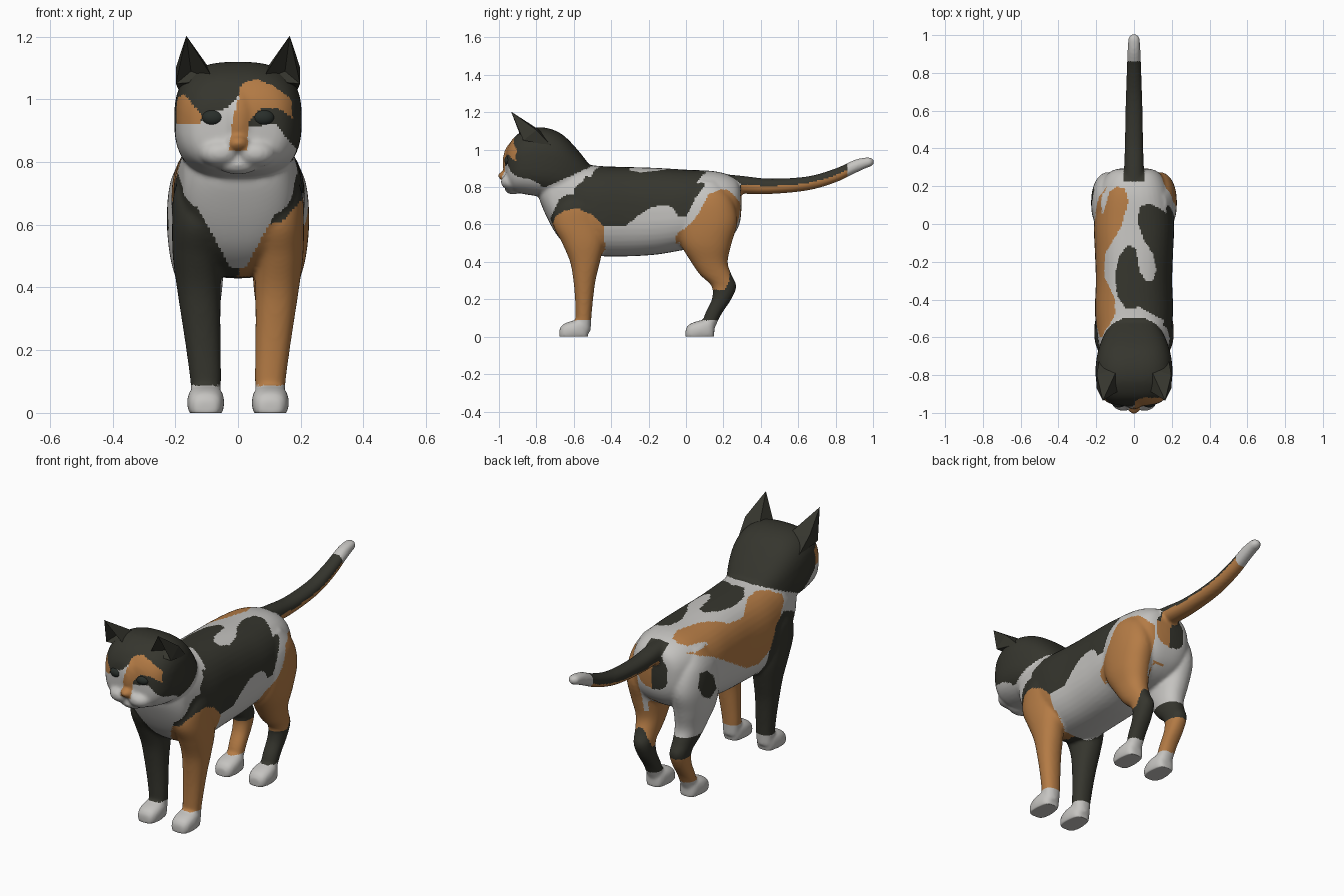
import bpy, bmesh, math
from mathutils import Vector

BLACK, ORANGE, WHITE, EYE = range(4)
MATS = []
for name, c in (("black fur", (.036, .036, .027)), ("orange fur", (.46, .20, .06)),
                ("white fur", (.56, .55, .53)), ("eye", (.022, .028, .024))):
    m = bpy.data.materials.new(name)
    m.diffuse_color = (*c, 1)
    MATS.append(m)

# Coat patches as outlines: side ones in (y, z), top ones in (x, y), face ones in (x, z)
R_DARK = [(-.50, .95), (-.55, .83), (-.68, .73), (-.75, .58), (-.6, .57), (-.45, .59), (-.32, .595),
          (-.25, .65), (-.19, .69), (-.12, .705), (-.07, .69), (-.04, .64), (0, .64), (.05, .74),
          (.1, .81), (.11, .85), (.08, .88), (.03, .95)]
R_THIGH = [(.32, .68), (.27, .74), (.23, .78), (.19, .79), (.12, .76), (.07, .66), (.01, .59), (-.05, .55),
           (-.06, .44), (0, .34), (.14, .25), (.21, .25), (.23, .3), (.235, .38), (.3, .5)]
R_FRONT = [(-.73, .55), (-.70, .64), (-.65, .675), (-.58, .685), (-.5, .65), (-.44, .59), (-.425, .4),
           (-.45, 0), (-.75, 0)]
L_FLANK = [(-.62, .84), (-.5, .9), (-.1, .9), (.18, .88), (.2, .82), (.05, .76), (-.1, .67),
           (-.25, .58), (-.36, .56), (-.46, .62), (-.54, .75)]
L_FRONT = [(-.78, .58), (-.68, .73), (-.58, .77), (-.5, .73), (-.44, .6), (-.425, .4), (-.45, 0), (-.75, 0)]
L_SPOT = [(.05, .59), (.08, .67), (.13, .72), (.18, .72), (.2, .65), (.17, .59), (.11, .56)]
T_DARK = [(.25, -.55), (.1, -.48), (.03, -.44), (-.04, -.45), (-.09, -.38), (-.1, -.27), (-.08, -.17),
          (-.03, -.11), (.01, -.13), (.03, -.25), (.06, -.3), (.1, -.3), (.12, -.24), (.1, -.16),
          (.05, -.08), (.02, .01), (.03, .09), (.08, .11), (.14, .08), (.25, 0)]
T_ORANGE = [(-.25, -.6), (-.17, -.61), (-.1, -.48), (-.1, -.4), (-.16, -.27), (-.15, -.15), (-.07, -.02),
            (-.03, .12), (-.05, .19), (-.09, .2), (-.13, .17), (-.16, .06), (-.25, 0)]
F_BLAZE = [(-.03, .835), (.03, .835), (.035, .93), (.07, .97), (.13, .97), (.175, .94), (.17, 1.0),
           (.12, 1.04), (.06, 1.065), (.01, 1.05), (0, 1.0), (-.02, .92)]
F_PATCH = [(-.22, 1.0), (-.17, 1.015), (-.14, .98), (-.115, .95), (-.12, .925), (-.22, .925)]
F_WHITE = [(-.22, .925), (-.12, .925), (-.09, .96), (-.04, .97), (0, 1.01), (.01, .92), (.06, .915),
           (.12, .925), (.15, .88), (.2, .83), (.22, .7), (-.22, .7)]


def inside(u, v, poly):
    hit = False
    for (a, b), (c, d) in zip(poly, poly[1:] + poly[:1]):
        if (b > v) != (d > v) and u < (c - a) * (v - b) / (d - b) + a:
            hit = not hit
    return hit


# Colour rules
def paint_body(p, n):
    x, y, z = p
    if z < .087:
        return WHITE
    if y < -.6 and abs(x) < (z - .42) * .55:
        return WHITE
    if n.z > .6 and z > .7:
        if inside(x, y, T_DARK):
            return BLACK
        if inside(x, y, T_ORANGE):
            return ORANGE
        return ORANGE if x > 0 and inside(y, z, R_THIGH) else WHITE
    if n.z < -.75 and z > .4 and y > -.48:
        return WHITE
    if n.y > .7 and abs(x) < .1 and z > .45:
        return WHITE
    if x > 0:
        if inside(y, z, R_FRONT) or inside(y, z, R_THIGH):
            return ORANGE
        return BLACK if inside(y, z, R_DARK) or (z < .42 and y > .08) else WHITE
    if inside(y, z, L_FRONT) or inside(y, z, L_SPOT):
        return BLACK
    if inside(y, z, L_FLANK):
        return ORANGE
    if y > -.1 and z < .36:
        return BLACK if z > .25 else ORANGE
    return WHITE


def paint_head(p):
    x, y, z = p
    if y < -.85:
        if inside(x, z, F_BLAZE) or inside(x, z, F_PATCH):
            return ORANGE
        return WHITE if inside(x, z, F_WHITE) else BLACK
    edge = .80 + (.12 if x < 0 else .05) * max(0, -.75 - y) / .1
    return BLACK if z > edge else WHITE


def paint(p, n):
    x, y, z = p
    if y > .29 or (abs(x) < .054 and y > .225 and z > .775):    # tail
        if y > .86:
            return WHITE
        return ORANGE if n.z < -.3 + .35 * (x > 0) else BLACK
    if y < -.78 and z > .74:                                    # face
        return paint_head(p)
    if y < -.5 and z > .80 + .45 * max(0, y + .75):             # back of the head
        return BLACK
    return paint_body(p, n)


def finish(name, bm, rule, smooth=True):
    bmesh.ops.recalc_face_normals(bm, faces=bm.faces)
    for f in bm.faces:
        f.smooth = smooth
        f.material_index = rule if isinstance(rule, int) else rule(f.calc_center_median(), f.normal)
    me = bpy.data.meshes.new(name)
    bm.to_mesh(me)
    bm.free()
    for m in MATS:
        me.materials.append(m)
    ob = bpy.data.objects.new(name, me)
    bpy.context.collection.objects.link(ob)
    return ob


def loft(bm, rings, along_z=False, power=2.2, n=40, steps=5):
    """Smooth skin through rings (centre x, y, z, radius in x, other radius)."""
    R = [Vector(r) for r in rings]
    R = [R[0]] + R + [R[-1]]
    path = []
    for a, b, c, d in zip(R, R[1:], R[2:], R[3:]):
        for k in range(steps):
            t = k / steps
            path.append(.5 * (2 * b + (c - a) * t + (2 * a - 5 * b + 4 * c - d) * t * t
                              + (3 * b - a - 3 * c + d) * t ** 3))
    path.append(R[-1])
    loops = []
    for x, y, z, ru, rv in path:
        loop = []
        for i in range(n):
            ca, sa = math.cos(2 * math.pi * i / n), math.sin(2 * math.pi * i / n)
            u = ru * math.copysign(abs(ca) ** (2 / power), ca)
            v = rv * math.copysign(abs(sa) ** (2 / power), sa)
            loop.append(bm.verts.new((x + u, y + v, z) if along_z else (x + u, y, z + v)))
        loops.append(loop)
    for p, q in zip(loops, loops[1:]):
        for i in range(n):
            bm.faces.new((p[i], p[(i + 1) % n], q[(i + 1) % n], q[i]))
    bm.faces.new(loops[0])
    bm.faces.new(loops[-1])


def along_y(rows, x=0):
    """Rows (y, top, bottom, half width) to rings."""
    return [(x, y, (t + b) / 2, w, (t - b) / 2) for y, t, b, w in rows]


def ball(bm, centre, size):
    for v in bmesh.ops.create_uvsphere(bm, u_segments=32, v_segments=20, radius=1)["verts"]:
        v.co = Vector([c + s * k for c, s, k in zip(centre, size, v.co)])


cat = bmesh.new()
# Torso with chest and neck
loft(cat, along_y([
    (.297, .75, .69, .03), (.285, .82, .6, .11), (.24, .86, .53, .16), (.15, .885, .48, .195),
    (0, .893, .465, .212), (-.15, .902, .44, .207), (-.3, .907, .43, .202), (-.45, .912, .43, .207),
    (-.55, .925, .44, .2), (-.62, .95, .475, .19), (-.68, .95, .53, .18), (-.73, .93, .61, .165),
    (-.775, .89, .71, .12), (-.795, .82, .78, .03)]), power=2.5)
# Head, nose bridge, chin and nose
loft(cat, along_y([
    (-.51, .91, .76, .11), (-.58, 1.0, .73, .155), (-.66, 1.08, .735, .187), (-.74, 1.115, .745, .202),
    (-.82, 1.118, .755, .202), (-.88, 1.095, .765, .19), (-.92, 1.065, .775, .168), (-.947, 1.025, .80, .135),
    (-.96, .99, .84, .08), (-.967, .92, .90, .01)]), power=2.7)
ball(cat, (0, -.93, .93), (.055, .05, .105))
ball(cat, (0, -.925, .793), (.068, .045, .032))
ball(cat, (0, -.97, .86), (.034, .035, .025))
# Tail
loft(cat, along_y([
    (.2, .87, .775, .055), (.3, .86, .765, .052), (.45, .845, .763, .048), (.65, .857, .782, .044),
    (.8, .90, .825, .039), (.9, .945, .872, .035), (.96, .958, .90, .032), (.988, .957, .91, .028),
    (1.004, .945, .922, .012)]))

# Legs: rows of z, centre y, radius y, centre x, radius x
FRONT = [(.79, -.57, .05, .13, .04), (.7, -.58, .115, .125, .08), (.6, -.575, .135, .125, .085),
         (.5, -.55, .112, .13, .078), (.4, -.54, .08, .125, .07), (.3, -.543, .059, .118, .062),
         (.2, -.545, .048, .11, .055), (.1, -.548, .042, .103, .049), (.03, -.55, .04, .103, .045)]
HIND = [(.83, .1, .07, .12, .05), (.74, .105, .14, .13, .085), (.62, .112, .163, .133, .094),
        (.5, .107, .137, .13, .087), (.4, .125, .098, .12, .07), (.33, .16, .084, .115, .057),
        (.27, .203, .066, .11, .049), (.2, .19, .052, .107, .046), (.12, .145, .044, .104, .044),
        (.04, .115, .036, .103, .042)]
for s, side in ((1, "right"), (-1, "left")):
    for rows, toe in ((FRONT, -.677), (HIND, -.002)):
        loft(cat, [(s * cx, cy, z, rx, ry) for z, cy, ry, cx, rx in rows], True)
        # Paw
        loft(cat, along_y([
            (toe, .04, -.01, .03), (toe + .02, .066, -.02, .05), (toe + .07, .085, -.02, .059),
            (toe + .12, .092, -.02, .053), (toe + .145, .08, -.02, .04), (toe + .153, .05, 0, .02)],
            s * .103), power=2.6)
    # Whisker pad
    ball(cat, (s * .056, -.932, .828), (.066, .058, .045))
    # Eye
    eye = bmesh.new()
    ball(eye, (s * .08, -.947, .942), (.036, .024, .026))
    finish(f"eye_{side}", eye, EYE)
    # Ear: hollow-fronted pyramid
    ear = bmesh.new()
    a, b, c, e, d, hollow, tip = [ear.verts.new((s * x, y, z)) for x, y, z in (
        (.075, -.88, 1.06), (.198, -.87, 1.05), (.197, -.80, 1.105), (.185, -.72, 1.02), (.085, -.76, 1.09),
        (.15, -.845, 1.09), (.165, -.935, 1.203))]
    for f in ((a, hollow, tip), (hollow, b, tip), (a, b, hollow), (b, c, tip), (c, d, tip), (c, e, d),
              (d, a, tip), (b, e, c), (a, d, e, b)):
        ear.faces.new(f)
    finish(f"ear_{side}", ear, BLACK, False)

# Fuse the parts into one skin, soften the joins, then paint the coat
parts = finish("fused_parts", cat, WHITE)
fuse = parts.modifiers.new("fuse", 'REMESH')
fuse.mode, fuse.voxel_size = 'VOXEL', .0085
soft = parts.modifiers.new("soften", 'SMOOTH')
soft.factor, soft.iterations = .5, 7
skin = bmesh.new()
skin.from_object(parts, bpy.context.evaluated_depsgraph_get())
bpy.data.objects.remove(parts)
for v in skin.verts:
    v.co.z = max(v.co.z, 0)
finish("cat_body", skin, paint)
